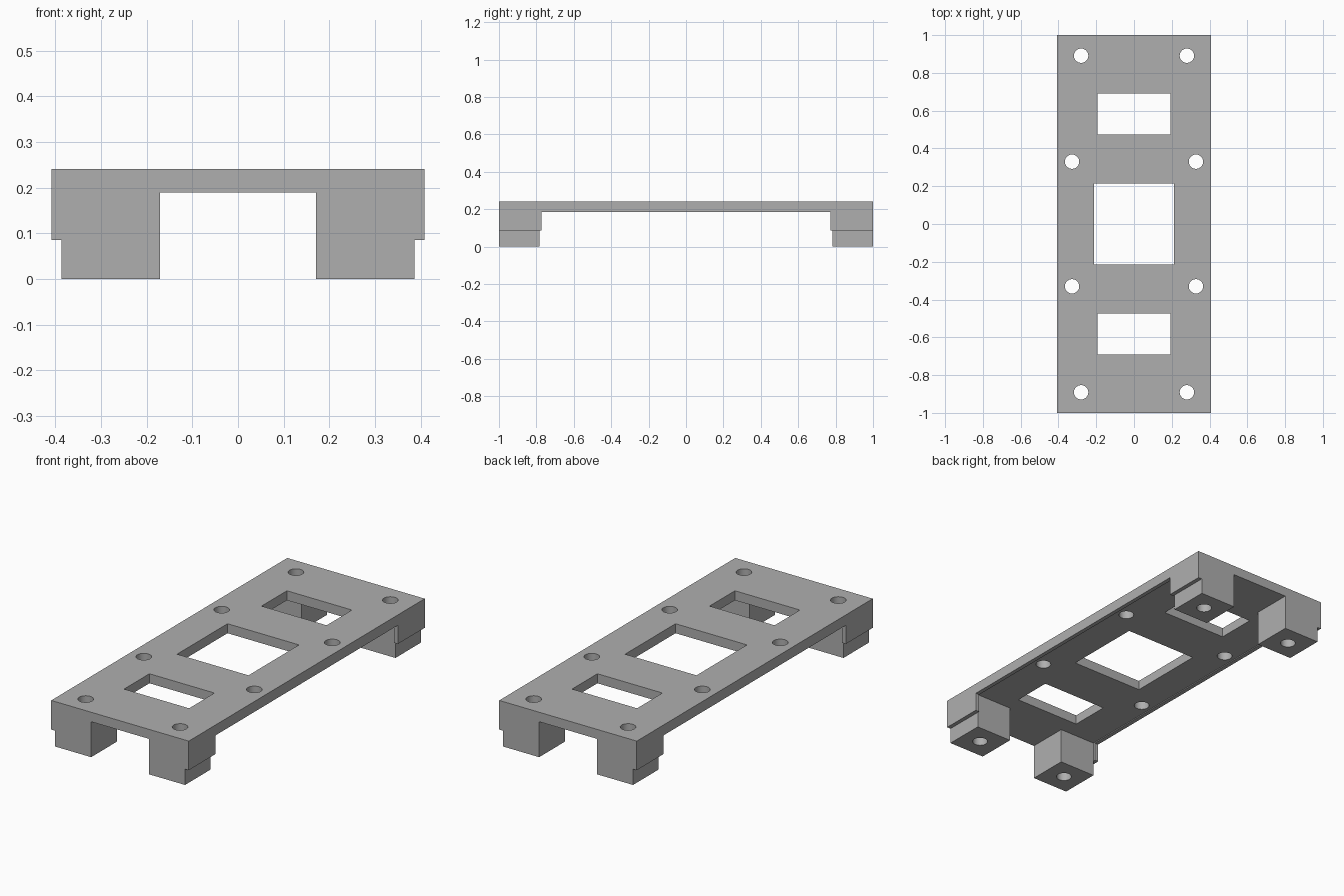
import bpy

cube = bpy.data.objects.get("Cube")
if cube:
    bpy.data.objects.remove(cube, do_unlink=True)

HALF_W, HALF_L, TOP = 0.408, 1.0, 0.241
LEG_IN, LEG_OUT, LEG_Y = 0.171, 0.386, 0.783
PLATE_Z, RIM_Z, STEP_Z, RIM_Y = 0.19, 0.185, 0.085, 0.772

grey = bpy.data.materials.new("plain grey")
grey.use_nodes = True
colour = (0.43, 0.43, 0.43, 1)
grey.diffuse_color = colour
grey.node_tree.nodes["Principled BSDF"].inputs["Base Color"].default_value = colour


def box(name, x, y, z):
    """Box spanning three (low, high) ranges."""
    spans = (x, y, z)
    bpy.ops.mesh.primitive_cube_add(size=1, location=[(a + b) / 2 for a, b in spans])
    ob = bpy.context.object
    ob.name = name
    ob.scale = [b - a for a, b in spans]
    bpy.ops.object.transform_apply(location=True, rotation=True, scale=True)
    return ob


def hole(x, y):
    bpy.ops.mesh.primitive_cylinder_add(vertices=48, radius=0.038, depth=1, location=(x, y, 0))
    bpy.context.object.name = "hole_cutter"
    return bpy.context.object


def sym(v):
    return (-v, v)


# Solid block that the bracket is carved from
bracket = box("mounting_bracket", sym(HALF_W), sym(HALF_L), (0, TOP))
bracket.data.materials.append(grey)

# Channels that leave the plate, its thin side rims and four legs
cutters = [
    box("end_opening_cutter", sym(LEG_IN), sym(2), (-1, PLATE_Z)),
    box("underside_cutter", sym(LEG_OUT), sym(LEG_Y), (-1, PLATE_Z)),
    box("side_opening_cutter", sym(1), sym(RIM_Y), (-1, RIM_Z)),
    box("centre_window_cutter", sym(0.212), sym(0.214), (-1, 1)),
]

# Outer leg steps, end windows and screw holes, mirrored
for s in (-1, 1):
    cutters.append(box("leg_step_cutter", sorted((s * LEG_OUT, s)), sym(2), (-1, STEP_Z)))
    cutters.append(box("end_window_cutter", sym(0.193), sorted((s * 0.475, s * 0.69)), (-1, 1)))
    for t in (-1, 1):
        cutters.append(hole(s * 0.28, t * 0.891))
        cutters.append(hole(s * 0.328, t * 0.33))

# Carve and tidy up
for cutter in cutters:
    cutter.hide_render = True
    mod = bracket.modifiers.new("cut", "BOOLEAN")
    mod.operation = "DIFFERENCE"
    mod.solver = "EXACT"
    mod.object = cutter
    bpy.ops.object.select_all(action="DESELECT")
    bracket.select_set(True)
    bpy.context.view_layer.objects.active = bracket
    bpy.ops.object.modifier_apply(modifier=mod.name)
    bpy.data.objects.remove(cutter, do_unlink=True)

# Round hole walls, crisp edges elsewhere
bpy.ops.object.shade_smooth_by_angle(angle=0.5)
